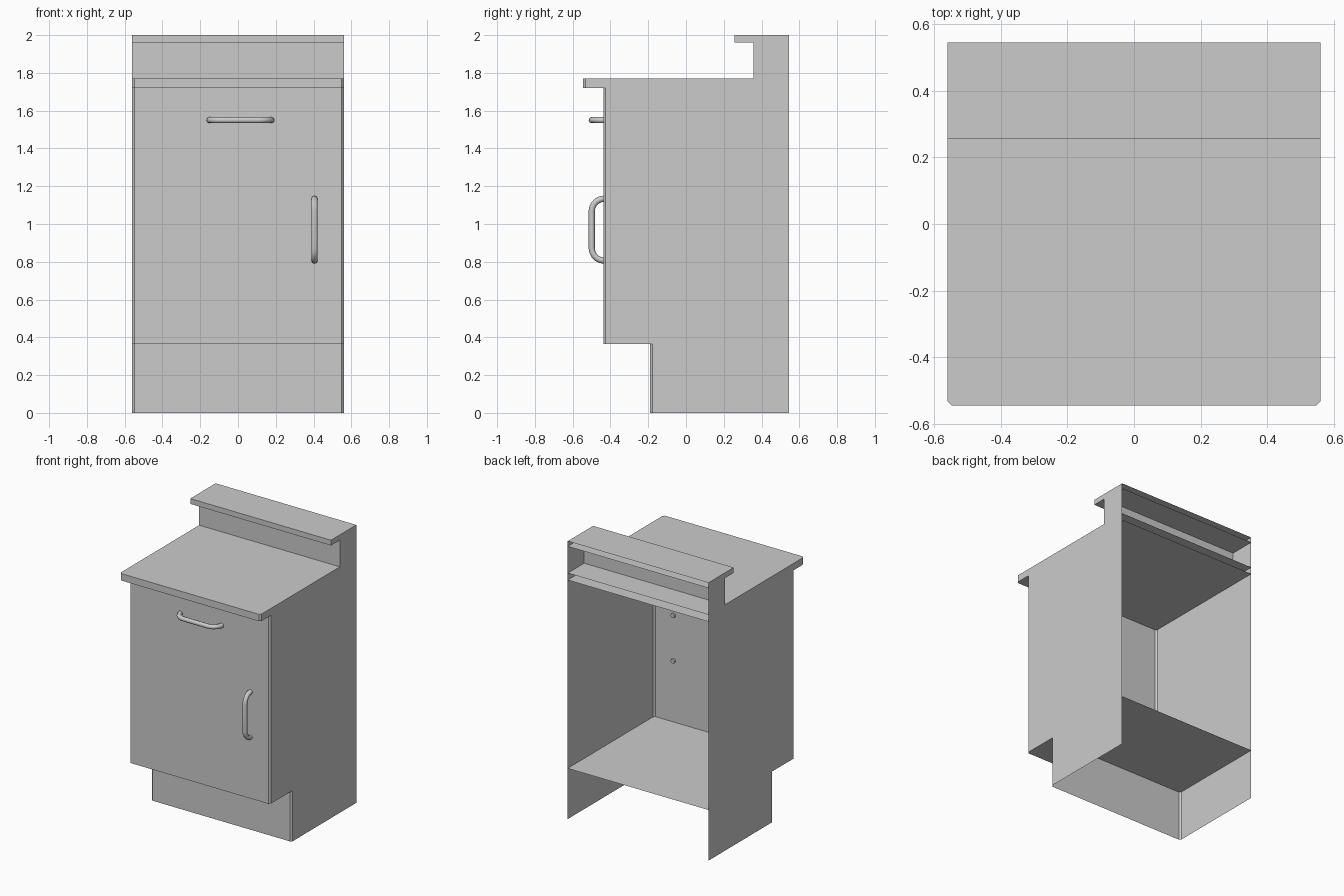
import bpy, bmesh, math

if "Cube" in bpy.data.objects:
    bpy.data.objects.remove(bpy.data.objects["Cube"])

W, BACK, C = 0.56, 0.545, 0.012   # half width, open back plane, corner chamfer

# levels: name, front y, bottom z, top z, chamfer
LEVELS = [
    ("toe_kick", -0.19, 0.0, 0.365, C),
    ("front_panel", -0.437, 0.365, 1.72, C),
    ("counter_edge", -0.545, 1.72, 1.77, C),
    ("backsplash", 0.358, 1.77, 1.962, 0),
    ("ledge_edge", 0.257, 1.962, 2.0, 0),
]
# horizontal sheets: name, front y, z, chamfer, facing up
SHEETS = [
    ("cabinet_floor", -0.437, 0.365, C, False),
    ("counter_underside", -0.545, 1.72, C, False),
    ("counter_top", -0.545, 1.77, C, True),
    ("ledge_underside", 0.257, 1.962, 0, False),
    ("ledge_top", 0.257, 2.0, 0, True),
]


def mesh_object(name, polygons):
    bm = bmesh.new()
    for poly in polygons:
        bm.faces.new([bm.verts.new(p) for p in poly])
    bmesh.ops.remove_doubles(bm, verts=bm.verts, dist=1e-5)
    me = bpy.data.meshes.new(name)
    bm.to_mesh(me)
    bm.free()
    ob = bpy.data.objects.new(name, me)
    bpy.context.collection.objects.link(ob)
    return ob


def front_outline(y, c):
    """Front edge from left to right, with chamfered corners."""
    if c == 0:
        return [(-W, y), (W, y)]
    return [(-W, y + c), (-W + c, y), (W - c, y), (W, y + c)]


# Front-facing strips, one per level
for name, y, z0, z1, c in LEVELS:
    line = front_outline(y, c)
    mesh_object(name, [[(*a, z0), (*b, z0), (*b, z1), (*a, z1)]
                       for a, b in zip(line, line[1:])])

# Thin horizontal sheets running to the open back
for name, y, z, c, up in SHEETS:
    loop = front_outline(y, c) + [(W, BACK), (-W, BACK)]
    poly = [(*p, z) for p in loop]
    mesh_object(name, [poly if up else poly[::-1]])

# Side panels: stepped profile as a single face
profile = [(BACK, 2.0), (BACK, 0.0)]
for name, y, z0, z1, c in LEVELS:
    profile += [(y + c, z0), (y + c, z1)]
for name, x in (("side_panel_left", -W), ("side_panel_right", W)):
    poly = [(x, y, z) for y, z in profile]
    mesh_object(name, [poly if x < 0 else poly[::-1]])


def handle(name, center, vertical):
    """Round bar bent back to the front panel at both ends."""
    half, depth, r, steps = 0.164, 0.499, 0.066, 5
    arc = [(half - r + r * math.cos(t), -depth + r - r * math.sin(t))
           for t in (math.pi / 2 * i / steps for i in range(steps + 1))]
    path = [(half, -0.425)] + arc
    path += [(-a, y) for a, y in reversed(path)]
    cu = bpy.data.curves.new(name, 'CURVE')
    cu.dimensions = '3D'
    cu.bevel_depth = 0.0165
    cu.bevel_resolution = 2
    cu.use_fill_caps = True
    sp = cu.splines.new('POLY')
    sp.points.add(len(path) - 1)
    for pt, (a, y) in zip(sp.points, path):
        pt.co = (0, y, a, 1) if vertical else (a, y, 0, 1)
    ob = bpy.data.objects.new(name, cu)
    ob.location = center
    bpy.context.collection.objects.link(ob)
    bpy.ops.object.select_all(action='DESELECT')
    ob.select_set(True)
    bpy.context.view_layer.objects.active = ob
    bpy.ops.object.convert(target='MESH')
    bpy.ops.object.shade_smooth_by_angle(angle=math.radians(50))


# Drawer and door pulls
handle("drawer_handle", (0.013, 0, 1.55), False)
handle("door_handle", (0.405, 0, 0.97), True)
